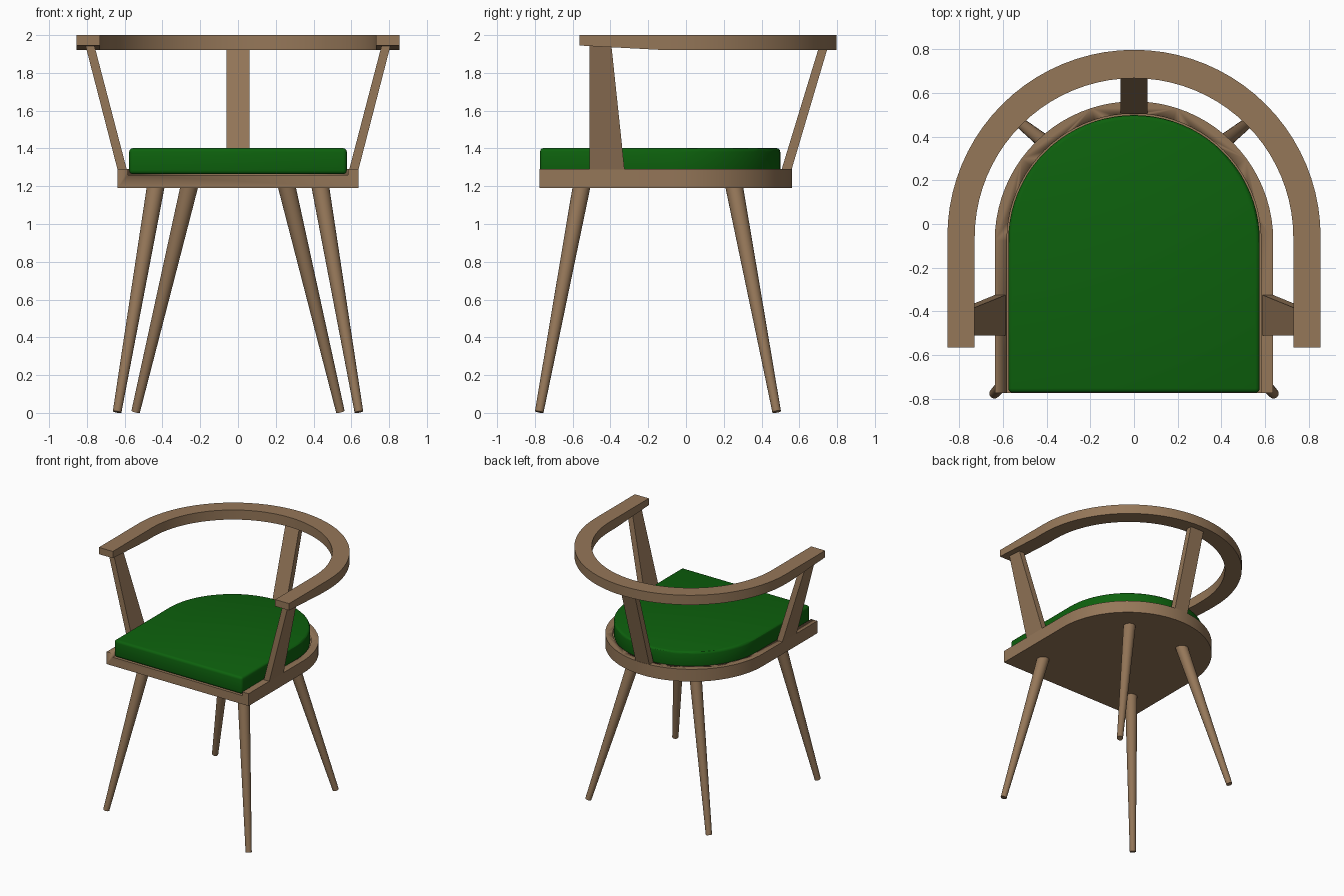
import bpy, bmesh, math
from mathutils import Vector

cube = bpy.data.objects.get("Cube")
if cube:
    bpy.data.objects.remove(cube, do_unlink=True)


def material(name, color):
    m = bpy.data.materials.new(name)
    m.use_nodes = True
    m.diffuse_color = color
    m.node_tree.nodes["Principled BSDF"].inputs["Base Color"].default_value = color
    return m


wood = material("walnut wood", (0.30, 0.184, 0.099, 1))
green = material("green fabric", (0.004, 0.12, 0.004, 1))


def finish(name, bm, mat, bevel=0):
    bmesh.ops.recalc_face_normals(bm, faces=bm.faces)
    mesh = bpy.data.meshes.new(name)
    bm.to_mesh(mesh)
    bm.free()
    mesh.materials.append(mat)
    ob = bpy.data.objects.new(name, mesh)
    bpy.context.collection.objects.link(ob)
    bpy.ops.object.select_all(action='DESELECT')
    bpy.context.view_layer.objects.active = ob
    ob.select_set(True)
    if bevel:
        mod = ob.modifiers.new("Soft edges", 'BEVEL')
        mod.width, mod.segments = bevel, 3
        mod.limit_method, mod.angle_limit = 'ANGLE', math.radians(40)
        bpy.ops.object.modifier_apply(modifier=mod.name)
    bpy.ops.object.shade_smooth_by_angle(angle=math.radians(30))
    return ob


def arch(radius, centre, straights, steps=40):
    """Horseshoe outline: half circle at the back, straight sides to the front."""
    arc = [(radius * math.cos(math.pi * i / steps),
            centre + radius * math.sin(math.pi * i / steps)) for i in range(steps + 1)]
    return ([(radius, y) for y in straights] + arc
            + [(-radius, y) for y in reversed(straights)])


def slab(name, outline, z0, z1, mat, bevel=0):
    bm = bmesh.new()
    low = [bm.verts.new((x, y, z0)) for x, y in outline]
    high = [bm.verts.new((x, y, z1)) for x, y in outline]
    bm.faces.new(low)
    bm.faces.new(high)
    for i in range(len(low)):
        j = (i + 1) % len(low)
        bm.faces.new((low[i], low[j], high[j], high[i]))
    return finish(name, bm, mat, bevel)


def loft(name, sections, mat):
    """Join a row of four-cornered sections into a capped bar."""
    bm = bmesh.new()
    rings = [[bm.verts.new(p) for p in s] for s in sections]
    for a, b in zip(rings, rings[1:]):
        for i in range(4):
            j = (i + 1) % 4
            bm.faces.new((a[i], a[j], b[j], b[i]))
    bm.faces.new(rings[0])
    bm.faces.new(rings[-1])
    return finish(name, bm, mat)


def rect(x0, x1, y0, y1, z):
    return [(x0, y0, z), (x1, y0, z), (x1, y1, z), (x0, y1, z)]


def leg(name, foot, top):
    foot, top = Vector(foot), Vector(top)
    axis = top - foot
    bm = bmesh.new()
    bmesh.ops.create_cone(bm, cap_ends=True, segments=24, radius1=0.023,
                          radius2=0.047, depth=axis.length)
    bmesh.ops.rotate(bm, verts=bm.verts, cent=(0, 0, 0),
                     matrix=axis.to_track_quat('Z', 'Y').to_matrix())
    bmesh.ops.translate(bm, verts=bm.verts, vec=(foot + top) / 2)
    finish(name, bm, wood)


# Seat with a shallow recess that is open at the front
seat = slab("seat", arch(0.638, -0.076, [-0.775]), 1.19, 1.29, wood)
cutter = slab("recess_cutter", arch(0.582, -0.076, [-0.9]), 1.26, 1.4, wood)
cutter.hide_render = True
cut = seat.modifiers.new("Recess", 'BOOLEAN')
cut.operation, cut.solver, cut.object = 'DIFFERENCE', 'EXACT', cutter
bpy.context.view_layer.objects.active = seat
bpy.ops.object.modifier_apply(modifier=cut.name)
bpy.data.objects.remove(cutter, do_unlink=True)

# Cushion
slab("cushion", arch(0.576, -0.077, [-0.773]), 1.264, 1.402, green, bevel=0.02)

# Curved arm and back rail, thinner towards the front ends
outer = arch(0.855, -0.057, [-0.565, -0.14])
inner = arch(0.73, -0.062, [-0.565, -0.14])
sections = []
for (ox, oy), (ix, iy) in zip(outer, inner):
    z = 1.945 if oy < -0.5 else 1.922
    sections.append([(ox, oy, z), (ix, iy, z), (ix, iy, 2), (ox, oy, 2)])
loft("arm_rail", sections, wood)

# Posts between seat and rail
loft("back_post", [rect(-0.062, 0.062, 0.505, 0.558, 1.285),
                   rect(-0.062, 0.062, 0.705, 0.752, 1.94)], wood)
for side, s in (("left", 1), ("right", -1)):
    loft(side + "_arm_post", [rect(s * 0.588, s * 0.637, -0.51, -0.325, 1.285),
                              rect(s * 0.763, s * 0.81, -0.51, -0.396, 1.955)], wood)
    # Tapered, splayed legs
    leg(side + "_front_leg", (s * 0.64, -0.777, 0.005), (s * 0.432, -0.549, 1.22))
    leg(side + "_back_leg", (s * 0.542, 0.48, 0.006), (s * 0.253, 0.251, 1.22))
